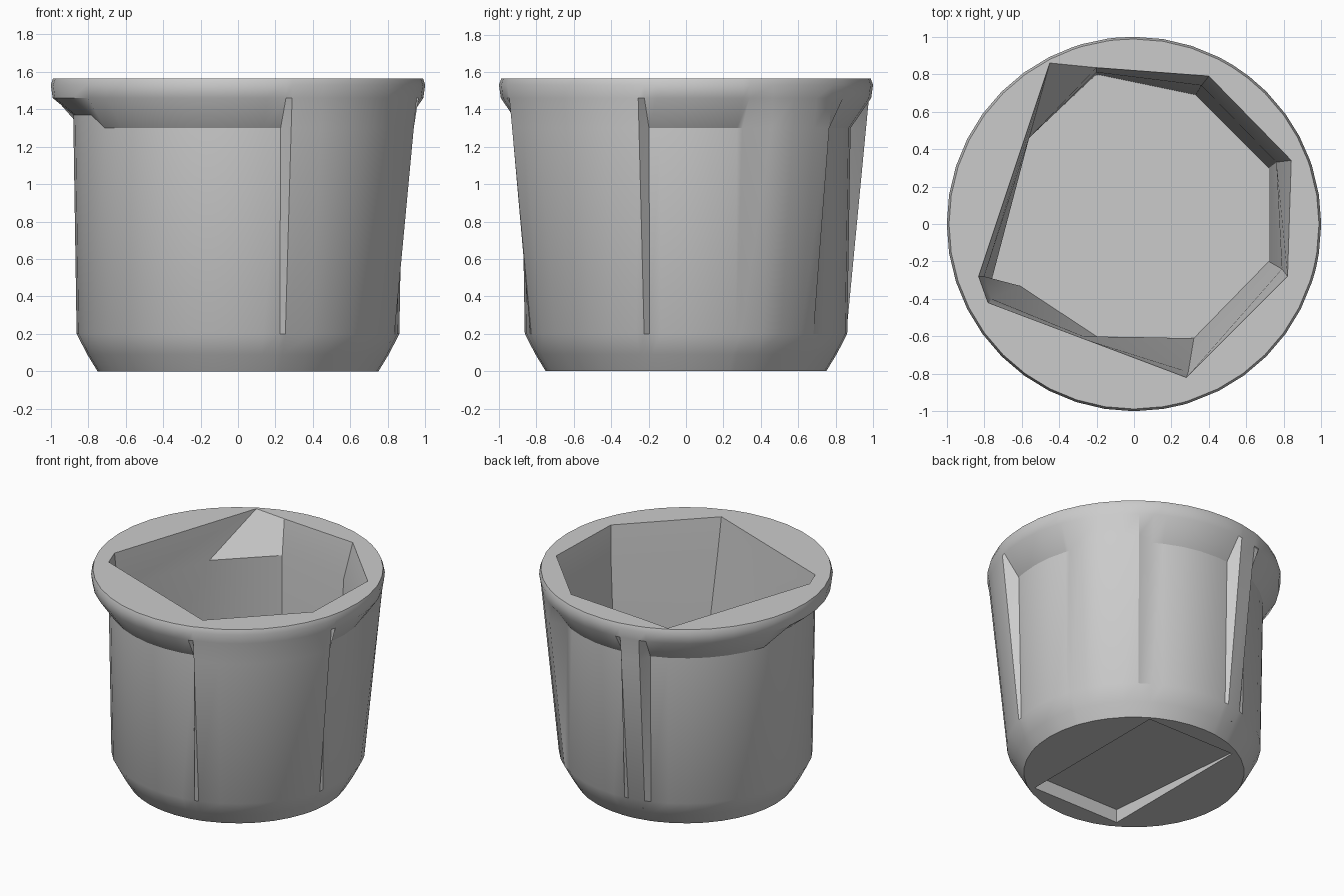
import bpy, bmesh
from math import radians, degrees, cos, sin, atan2

cube = bpy.data.objects.get("Cube")
if cube:
    bpy.data.objects.remove(cube)

mat = bpy.data.materials.new("clay_grey")
mat.use_nodes = True
GREY = (0.6, 0.6, 0.6, 1)
mat.diffuse_color = GREY
mat.node_tree.nodes["Principled BSDF"].inputs["Base Color"].default_value = GREY

# Sectors where the wall runs straight up to the rim: start, end, taper in, taper out
FLARES = [(-73, -15, 2, 2), (28, 52, 8, 6), (98, 106, 2, 3)]


def flare(a):
    """1 inside a flared sector, 0 in a sector with an overhanging lip."""
    for lo, hi, t_in, t_out in FLARES:
        if lo - t_in < a < hi + t_out:
            return min(1, (a - lo + t_in) / t_in, (hi + t_out - a) / t_out)
    return 0


# Column angles: an even spread plus a pair at every sector edge
angles = set(range(-90, 270, 9))
for lo, hi, t_in, t_out in FLARES:
    angles -= {a for a in angles
               if lo - t_in - 2 < a < lo + 2 or hi - 2 < a < hi + t_out + 2}
    angles |= {lo - t_in, lo, hi, hi + t_out}
angles = sorted(angles)

# Outer profile: height, radius under the lip, radius in flared sectors
PROFILE = [
    (0, 0.75, 0.75),
    (0.09, 0.805, 0.805),
    (0.2, 0.862, 0.865),
    (1.3, 0.88, 0.972),
    (1.46, 0.99, 0.988),
    (1.53, 1.0, 1.0),
    (1.565, 0.988, 0.988),
]

# Faceted opening, at the rim, below the rim and at the floor
OPENING = [
    (1.565, [(.28, -.82), (.82, -.28), (.84, .34), (.4, .79), (-.2, .835),
             (-.45, .86), (-.83, -.28), (-.78, -.42), (-.25, -.62)]),
    (1.3, [(.29, -.79), (.79, -.24), (.76, .33), (.36, .74), (-.2, .81),
           (-.56, .46), (-.8, -.28), (-.76, -.4), (-.27, -.6)]),
    (0.12, [(.32, -.61), (.72, -.2), (.72, .3), (.33, .69), (-.2, .8),
            (-.56, .46), (-.76, -.3), (-.61, -.33), (-.2, -.6)]),
]

# Sunken strip under the base
STRIP = [(.38, -.6), (.38, .62), (-.35, .62), (-.35, -.6)]

bm = bmesh.new()


def ring(points):
    return [bm.verts.new(p) for p in points]


def skin(rings):
    for low, high in zip(rings, rings[1:]):
        n = len(low)
        for i in range(n):
            j = (i + 1) % n
            bm.faces.new((low[i], low[j], high[j], high[i]))


def turn(vert):
    """Angle of a vertex about z, from the front round to the front again."""
    return (degrees(atan2(vert.co.y, vert.co.x)) + 90.01) % 360


def fill_between(a, b):
    """Triangles between two rings with different numbers of points."""
    ta = [turn(v) for v in a] + [360, 999]
    tb = [turn(v) for v in b] + [360, 999]
    i = j = 0
    while i < len(a) or j < len(b):
        va, vb = a[i % len(a)], b[j % len(b)]
        if ta[i + 1] <= tb[j + 1]:
            i += 1
            bm.faces.new((va, a[i % len(a)], vb))
        else:
            j += 1
            bm.faces.new((va, b[j % len(b)], vb))


# Outer wall; the lip starts a little higher on the left-hand side of the front
outer = []
for z, r_lip, r_flare in PROFILE:
    pts = []
    for a in angles:
        r = r_lip + (r_flare - r_lip) * flare(a)
        rise = 0.07 if z == 1.3 and 165 < a < 212 else 0
        pts.append((r * cos(radians(a)), r * sin(radians(a)), z + rise))
    outer.append(ring(pts))
skin(outer)

# Inner wall and floor
inner = [ring([(x, y, z) for x, y in pts]) for z, pts in OPENING]
skin(inner)
bm.faces.new(inner[-1])

# Flat rim
fill_between(outer[-1], inner[0])

# Underside with a strip that slopes up towards the front
strip_edge = ring([(x, y, 0) for x, y in STRIP])
strip_top = ring([(x, y, 0.01 if y > 0 else 0.1) for x, y in STRIP])
fill_between(outer[0], strip_edge)
skin([strip_edge, strip_top])
bm.faces.new(strip_top)
bmesh.ops.recalc_face_normals(bm, faces=bm.faces)

mesh = bpy.data.meshes.new("pot")
bm.to_mesh(mesh)
bm.free()
mesh.materials.append(mat)
pot = bpy.data.objects.new("pot", mesh)
bpy.context.collection.objects.link(pot)

bpy.ops.object.select_all(action='DESELECT')
pot.select_set(True)
bpy.context.view_layer.objects.active = pot
bpy.ops.object.shade_smooth_by_angle(angle=radians(33))
